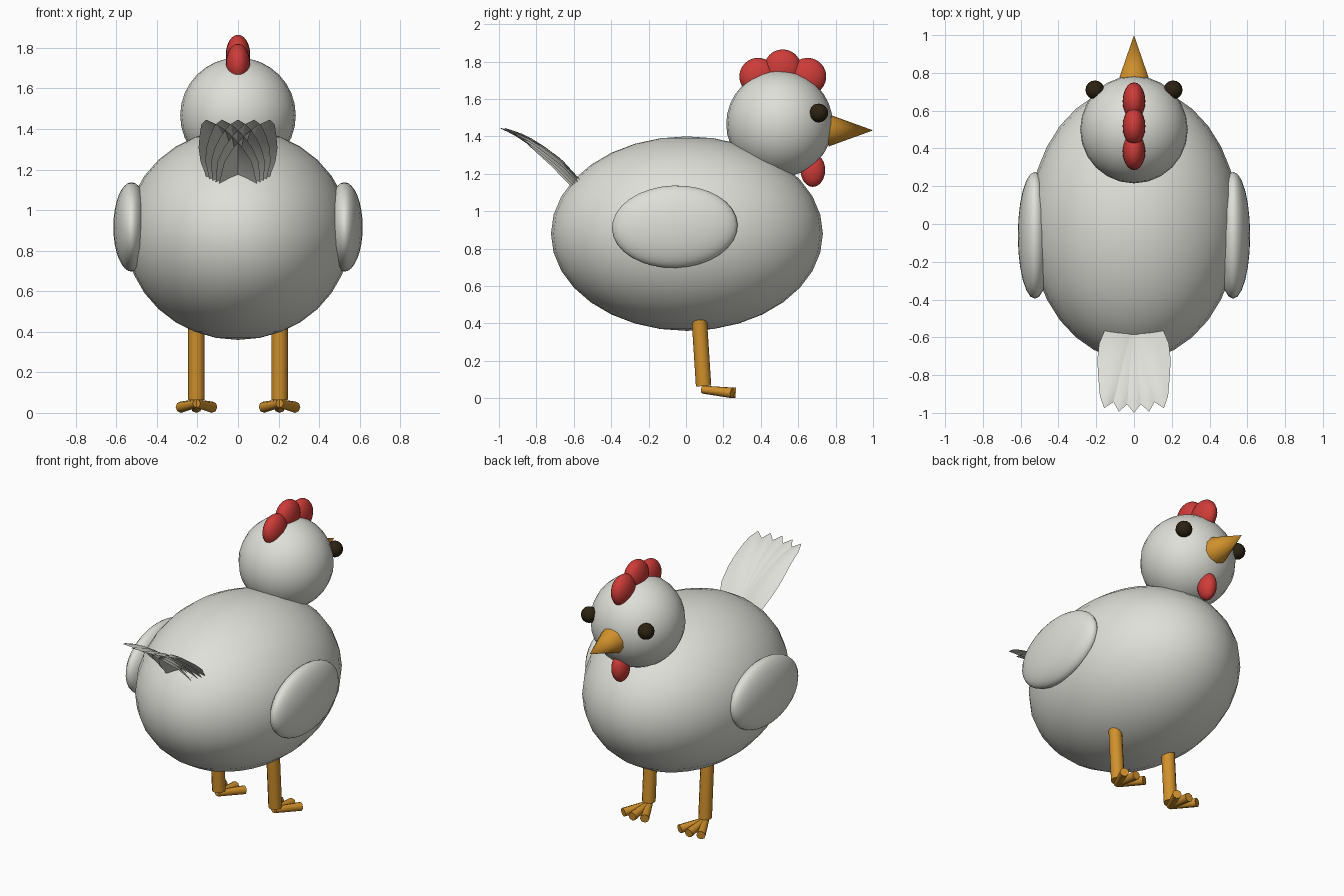
import bpy, bmesh, math
from mathutils import Vector

if "Cube" in bpy.data.objects:
    bpy.data.objects.remove(bpy.data.objects["Cube"])


def material(name, rgb):
    m = bpy.data.materials.new(name)
    m.diffuse_color = (*rgb, 1)
    m.use_nodes = True
    m.node_tree.nodes["Principled BSDF"].inputs["Base Color"].default_value = m.diffuse_color
    return m


WHITE = material("feather_white", (0.74, 0.74, 0.69))
RED = material("comb_red", (0.62, 0.045, 0.04))
ORANGE = material("leg_orange", (0.63, 0.28, 0.025))
DARK = material("eye_dark", (0.025, 0.016, 0.006))


def finish(ob, name, mat, angle=40):
    ob.name = name
    ob.data.materials.append(mat)
    bpy.ops.object.select_all(action='DESELECT')
    ob.select_set(True)
    bpy.context.view_layer.objects.active = ob
    bpy.ops.object.shade_smooth_by_angle(angle=math.radians(angle))
    return ob


def ellipsoid(name, loc, radii, mat, rot=(0, 0, 0), seg=24, rings=16):
    bpy.ops.mesh.primitive_uv_sphere_add(segments=seg, ring_count=rings, radius=1,
                                         location=loc, rotation=rot)
    ob = bpy.context.object
    ob.scale = radii
    return finish(ob, name, mat)


def rod(name, a, b, r1, r2, mat, sides=12, angle=50):
    a, b = Vector(a), Vector(b)
    bpy.ops.mesh.primitive_cone_add(vertices=sides, radius1=r1, radius2=r2,
                                    depth=(b - a).length, location=(a + b) / 2)
    ob = bpy.context.object
    ob.rotation_euler = (b - a).to_track_quat('Z', 'Y').to_euler()
    return finish(ob, name, mat, angle)


# Body and head
ellipsoid("body", (0, 0.005, 0.88), (0.555, 0.727, 0.52), WHITE, seg=32)
ellipsoid("head", (0, 0.5, 1.467), (0.285, 0.285, 0.285), WHITE)

# Comb lobes and wattle
for i, (y, z) in enumerate([(0.385, 1.72), (0.517, 1.765), (0.65, 1.72)]):
    ellipsoid(f"comb_lobe_{i + 1}", (0, y, z), (0.06, 0.1, 0.1), RED, seg=20, rings=12)
ellipsoid("wattle", (0, 0.678, 1.22), (0.052, 0.066, 0.09), RED, seg=20, rings=12)

# Beak
rod("beak", (0, 0.763, 1.432), (0, 1.0, 1.432), 0.086, 0, ORANGE, sides=10)

# Paired parts
for s, side in ((-1, "left"), (1, "right")):
    ellipsoid(f"eye_{side}", (s * 0.207, 0.71, 1.525), (0.05, 0.05, 0.05), DARK,
              seg=16, rings=10)
    ellipsoid(f"wing_{side}", (s * 0.525, -0.06, 0.917), (0.09, 0.336, 0.22), WHITE,
              rot=(math.radians(2), 0, 0))
    x = s * 0.205
    rod(f"leg_{side}", (x, 0.094, 0.065), (x, 0.066, 0.5), 0.041, 0.041, ORANGE)
    # Toes flare slightly towards the tip
    for i, a in enumerate((-0.45, 0, 0.45)):
        tip = (x + 0.178 * math.sin(a), 0.088 + 0.178 * math.cos(a), 0.028)
        rod(f"toe_{side}_{i + 1}", (x, 0.088, 0.046), tip, 0.021, 0.028, ORANGE, sides=8)

# Tail: leaf-shaped arched feathers fanned about a pivot inside the body
# Each row: distance from the tip, half width, ridge height
ROWS = [(0, 0, 1.446), (0.05, 0.04, 1.432), (0.1, 0.062, 1.415), (0.155, 0.085, 1.39),
        (0.23, 0.115, 1.345), (0.315, 0.133, 1.285), (0.42, 0.125, 1.175),
        (0.5, 0.1, 1.06)]
COLS = [-1, -0.5, 0, 0.5, 1]
for i in range(5):
    a = math.radians(9.2 * (i - 2))
    bm = bmesh.new()
    grid = []
    for d, w, z in ROWS:
        row = []
        for c in COLS:
            u, r = c * w, 0.5 - d
            row.append(bm.verts.new((u * math.cos(a) + r * math.sin(a),
                                     -0.5 + u * math.sin(a) - r * math.cos(a),
                                     z - 0.4 * abs(u) ** 1.3 * 1.6)))
        grid.append(row)
    for p, q in zip(grid, grid[1:]):
        for j in range(len(COLS) - 1):
            bm.faces.new((p[j], p[j + 1], q[j + 1], q[j]))
    bmesh.ops.remove_doubles(bm, verts=bm.verts, dist=1e-5)
    bmesh.ops.recalc_face_normals(bm, faces=bm.faces)
    if sum(f.normal.z for f in bm.faces) < 0:
        bmesh.ops.reverse_faces(bm, faces=bm.faces)
    me = bpy.data.meshes.new("tail_feather")
    bm.to_mesh(me)
    bm.free()
    ob = bpy.data.objects.new("tail_feather", me)
    bpy.context.collection.objects.link(ob)
    finish(ob, f"tail_feather_{i + 1}", WHITE, 60)
